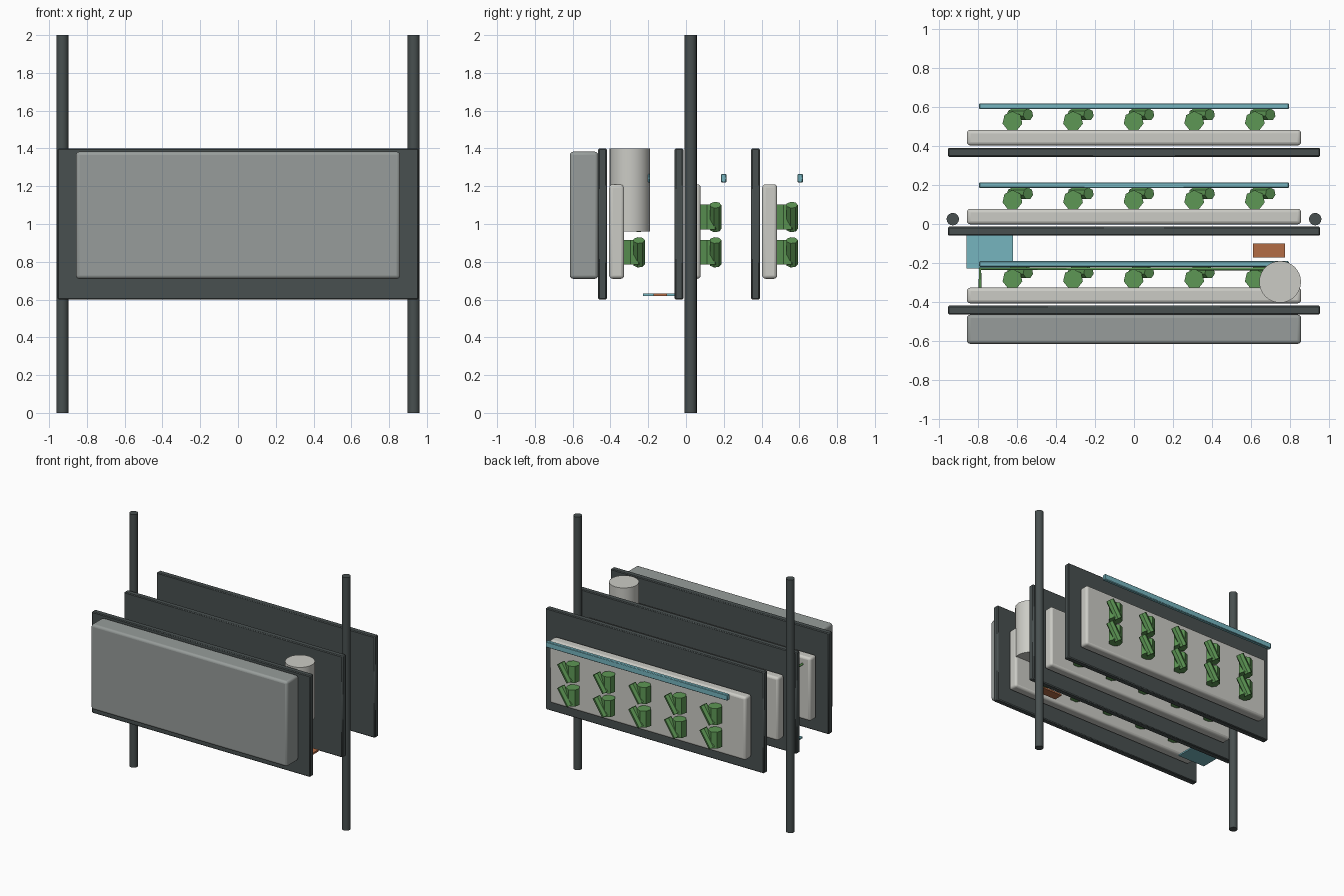
import bpy, math
from mathutils import Vector, Matrix

if "Cube" in bpy.data.objects:
    bpy.data.objects.remove(bpy.data.objects["Cube"])


def material(name, rgb):
    m = bpy.data.materials.new(name)
    m.use_nodes = True
    color = (*rgb, 1)
    m.diffuse_color = color
    node = next(n for n in m.node_tree.nodes if n.type == "BSDF_PRINCIPLED")
    node.inputs["Base Color"].default_value = color
    return m


slate = material("dark slate", (0.065, 0.08, 0.08))
grey = material("mid grey", (0.31, 0.335, 0.325))
pale = material("pale grey", (0.6, 0.6, 0.56))
blue = material("pale teal", (0.18, 0.46, 0.52))
green = material("leaf green", (0.11, 0.31, 0.09))
copper = material("copper brown", (0.45, 0.15, 0.06))


def finish(name, mat, smooth=True):
    ob = bpy.context.object
    ob.name = name
    ob.data.materials.clear()
    ob.data.materials.append(mat)
    if smooth:
        bpy.ops.object.shade_smooth_by_angle(angle=math.radians(35))
    return ob


def box(name, mat, xs, ys, zs, bevel=0.0, segments=2):
    """Box between the given limits, with rounded edges."""
    lo, hi = Vector((xs[0], ys[0], zs[0])), Vector((xs[1], ys[1], zs[1]))
    bpy.ops.mesh.primitive_cube_add(size=1, location=(lo + hi) / 2)
    bpy.context.object.scale = hi - lo
    bpy.ops.object.transform_apply(location=False, rotation=False, scale=True)
    ob = finish(name, mat, False)
    if bevel:
        mod = ob.modifiers.new("rounded_edges", "BEVEL")
        mod.width, mod.segments = bevel, segments
        bpy.ops.object.shade_smooth_by_angle(angle=math.radians(35))
    return ob


def cylinder(name, mat, radius, depth, loc, sides, tilt=(0, 0, 0), smooth=True):
    bpy.ops.mesh.primitive_cylinder_add(
        vertices=sides, radius=radius, depth=depth, location=loc, rotation=tilt)
    return finish(name, mat, smooth)


# Upright poles
for side, label in ((-1, "right"), (1, "left")):
    cylinder(label + "_pole", slate, 0.032, 2, (side * 0.93, 0.025, 1), 16)

# Three growing units, each a back panel, planter, plants and light bar
for i, y in enumerate((-0.465, -0.06, 0.345)):
    n = f"_{i + 1}"
    box("panel" + n, slate, (-0.955, 0.955), (y, y + 0.046), (0.6, 1.4), 0.006, 1)
    box("planter" + n, pale, (-0.858, 0.858), (y + 0.058, y + 0.138), (0.71, 1.21), 0.018, 3)
    box("light_bar" + n, blue, (-0.795, 0.795), (y + 0.245, y + 0.274), (1.22, 1.265), 0.004, 1)
    for row, z in enumerate((0.85, 1.037)):
        for col in range(5):
            x = (col - 2) * 0.311
            tag = f"{n}_{row}_{col}"
            cylinder("plant_clump" + tag, green, 0.052, 0.13,
                     (x - 0.002, y + 0.182, z), 7, smooth=False)
            cylinder("plant_shoot" + tag, green, 0.031, 0.152,
                     (x + 0.037, y + 0.216, z), 7,
                     (0, math.radians(33), 0), smooth=False)

# Cabinet on the front panel
box("front_cabinet", grey, (-0.858, 0.858), (-0.615, -0.465), (0.71, 1.383), 0.018, 3)

# Water tank
cylinder("water_tank", pale, 0.107, 0.44, (0.75, -0.297, 1.18), 32)

# Low trays under the middle panel
box("teal_tray", blue, (-0.86, -0.62), (-0.228, -0.055), (0.62, 0.632))
box("copper_tray", copper, (0.61, 0.775), (-0.173, -0.1), (0.618, 0.632))

# Watering pipe from the tank to the front planter
curve = bpy.data.curves.new("watering_pipe", "CURVE")
curve.dimensions = "3D"
curve.bevel_depth = 0.008
curve.bevel_resolution = 2
path = curve.splines.new("POLY")
path.points.add(2)
for point, co in zip(path.points, ((0.72, -0.23, 1.15), (-0.79, -0.23, 1.15), (-0.79, -0.34, 1.15))):
    point.co = (*co, 1)
pipe = bpy.data.objects.new("watering_pipe", curve)
curve.materials.append(green)
bpy.context.collection.objects.link(pipe)
